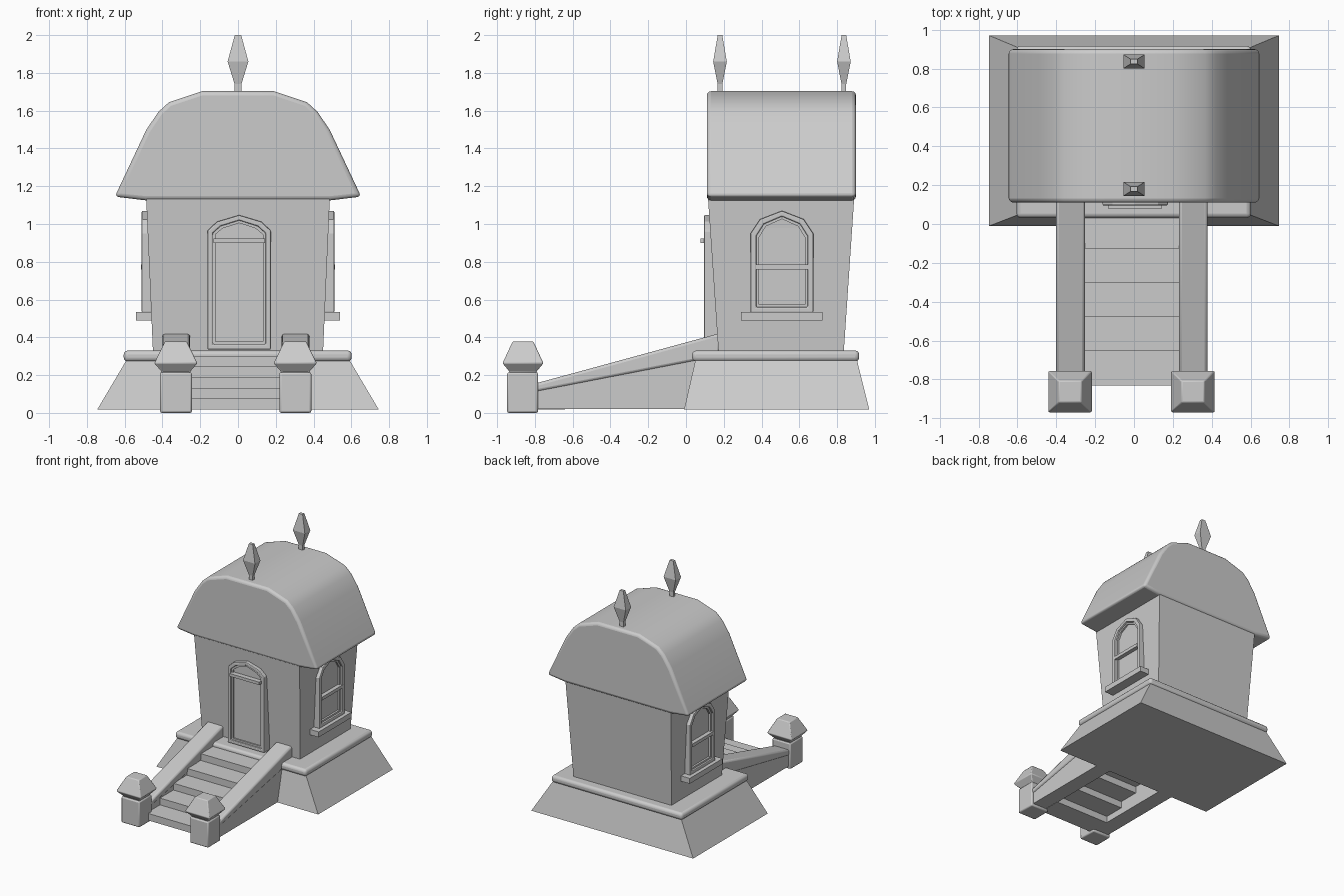
import bpy, bmesh, math

if "Cube" in bpy.data.objects:
    bpy.data.objects.remove(bpy.data.objects["Cube"])


def finish(name, bm, bevel=0.0, segs=2, smooth=False):
    bmesh.ops.recalc_face_normals(bm, faces=bm.faces)
    me = bpy.data.meshes.new(name)
    bm.to_mesh(me)
    bm.free()
    ob = bpy.data.objects.new(name, me)
    bpy.context.collection.objects.link(ob)
    if bevel:
        m = ob.modifiers.new("bevel", 'BEVEL')
        m.width, m.segments, m.limit_method = bevel, segs, 'ANGLE'
        m.angle_limit = math.radians(40)
    if smooth:
        bpy.ops.object.select_all(action='DESELECT')
        ob.select_set(True)
        bpy.context.view_layer.objects.active = ob
        bpy.ops.object.shade_smooth_by_angle(angle=math.radians(35))
    return ob


def loft(name, sections, cx=0, cy=0, **kw):
    """Stack of rectangles (x0, x1, y0, y1, z) joined into a solid."""
    bm = bmesh.new()
    rings = []
    for x0, x1, y0, y1, z in sections:
        rings.append([bm.verts.new((cx + x, cy + y, z))
                      for x, y in ((x0, y0), (x1, y0), (x1, y1), (x0, y1))])
    for a, b in zip(rings, rings[1:]):
        for i in range(4):
            j = (i + 1) % 4
            bm.faces.new((a[i], a[j], b[j], b[i]))
    bm.faces.new(rings[0])
    bm.faces.new(rings[-1])
    return finish(name, bm, **kw)


def box(name, x0, x1, y0, y1, z0, z1, **kw):
    return loft(name, [(x0, x1, y0, y1, z0), (x0, x1, y0, y1, z1)], **kw)


def prism(name, pts, d0, d1, place, **kw):
    """Profile (u, v) extruded from depth d0 to d1."""
    bm = bmesh.new()
    a, b = ([bm.verts.new(place(u, v, d)) for u, v in pts] for d in (d0, d1))
    bm.faces.new(a)
    bm.faces.new(b)
    for i in range(len(pts)):
        j = (i + 1) % len(pts)
        bm.faces.new((a[i], a[j], b[j], b[i]))
    return finish(name, bm, **kw)


def ring(name, outer, inner, d0, d1, place, **kw):
    """Closed frame between two outlines."""
    bm = bmesh.new()
    loops = [[bm.verts.new(place(u, v, d)) for u, v in pts]
             for pts, d in ((outer, d0), (outer, d1), (inner, d1), (inner, d0))]
    n = len(outer)
    for k in range(4):
        a, b = loops[k], loops[(k + 1) % 4]
        for i in range(n):
            j = (i + 1) % n
            bm.faces.new((a[i], a[j], b[j], b[i]))
    return finish(name, bm, **kw)


def arch(c, w, z0, zs, zm, zp, t=0.0):
    """Pointed arch outline, inset by t."""
    a = w - t
    m = 0.7 * a
    return [(c - a, z0 + t), (c + a, z0 + t), (c + a, zs - t * .5), (c + m, zm - t * .85),
            (c, zp - t), (c - m, zm - t * .85), (c - a, zs - t * .5)]


def on_front(u, v, d):
    return (u, d, v)


# plinth with rounded ledge
loft("plinth", [(-.745, .745, -.01, .97, .018), (-.59, .59, .05, .905, .28)])
box("plinth_ledge", -.605, .602, .032, .917, .272, .33, bevel=.022, segs=3, smooth=True)

# walls flare outward towards the roof
loft("walls", [(-.45, .45, .172, .835, .32), (-.487, .487, .115, .892, 1.16)])

# barrel-like roof
half = [(.487, 1.125), (.652, 1.145), (.485, 1.5), (.42, 1.595), (.365, 1.645), (.19, 1.703)]
roof = half + [(-x, z) for x, z in reversed(half)]
prism("roof", roof, .11, .9, on_front, bevel=.022, segs=3, smooth=True)

# roof finials
for i, y in enumerate((.18, .836)):
    s = [(-hx, hx, -hy, hy, z) for hx, hy, z in
         ((.018, .012, 1.69), (.018, .012, 1.74), (.055, .036, 1.86), (.017, .012, 2.0))]
    loft(f"finial_{i}", s, cy=y)

# door
door = (.006, .168, .335, .965, 1.012, 1.047)
ring("door_frame", arch(*door), arch(*door, .028), .095, .172, on_front, bevel=.007)
ring("door_inner_frame", arch(*door, .024), arch(*door, .042), .106, .172, on_front)
prism("door_panel", arch(*door, .035), .117, .172, on_front)
box("door_transom", -.13, .142, .076, .13, .9, .924)

# side windows
win = (.508, .166, .53, .95, 1.025, 1.07)
for name, s in (("right", 1), ("left", -1)):
    def on_side(u, v, d, s=s):
        return (s * d, u, v)
    ring(f"{name}_window_frame", arch(*win), arch(*win, .03), .455, .51, on_side, bevel=.007)
    ring(f"{name}_window_sash", arch(*win, .026), arch(*win, .044), .455, .495, on_side)
    prism(f"{name}_window_pane", arch(*win, .036), .455, .479, on_side)
    bar = [(.37, .758), (.646, .758), (.646, .785), (.37, .785)]
    prism(f"{name}_window_bar", bar, .46, .513, on_side)
    sill = [(.29, .49), (.722, .49), (.722, .535), (.29, .535)]
    prism(f"{name}_window_sill", sill, .45, .54, on_side)

# stairs
for i in range(5):
    y = -.83 + .176 * i
    z = .075 + .0565 * i
    box(f"step_{i}", -.26, .245, y, y + .19, z - .058, z)


def along(u, v, d):
    return (d, u, v)


# stair side walls, sloping caps and posts
for name, c in (("left", -.327), ("right", .305)):
    wall = [(-.8, .02), (.08, .02), (.08, .29), (-.8, .118)]
    prism(f"{name}_stair_wall", wall, c - .066, c + .066, along)
    cap = [(-.8, .11), (.18, .3), (.18, .422), (-.8, .155)]
    prism(f"{name}_stair_cap", cap, c - .074, c + .074, along, bevel=.015, smooth=True)
    box(f"{name}_post", c - .086, c + .083, -.947, -.783, 0, .215, bevel=.01, smooth=True)
    s = [(-h, h, -h * .95, h * .95, z) for h, z in
         ((.075, .205), (.075, .218), (.114, .263), (.058, .378))]
    loft(f"{name}_post_cap", s, cx=c - .002, cy=-.863, bevel=.006, smooth=True)
